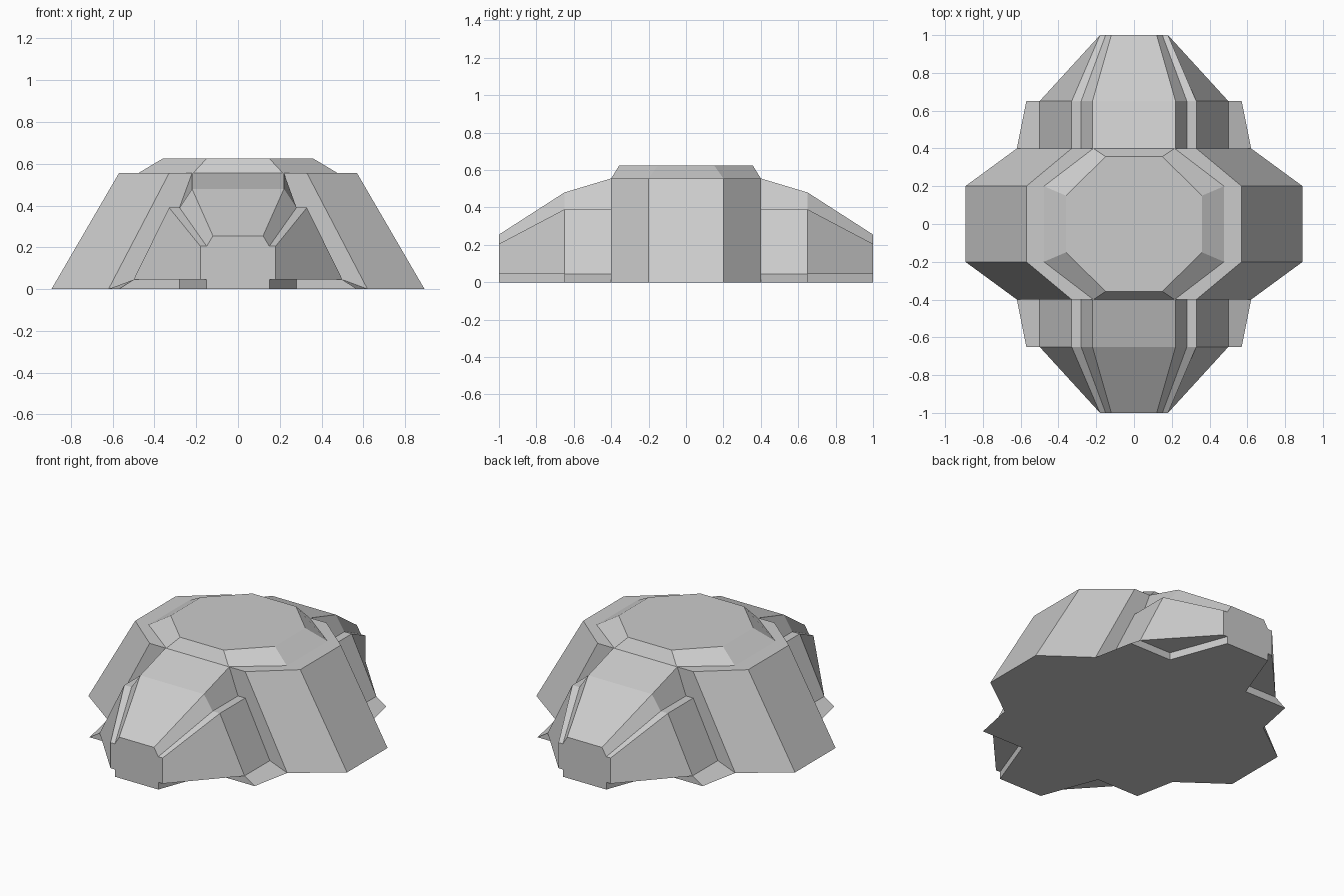
import bpy, bmesh

if "Cube" in bpy.data.objects:
    bpy.data.objects.remove(bpy.data.objects["Cube"])

EDGE_Z = 0.555


def skin(bm, a, b, skip=()):
    """Quads between two closed rings of equal length."""
    va, vb = [bm.verts.new(p) for p in a], [bm.verts.new(p) for p in b]
    n = len(a)
    for i in range(n):
        if i not in skip:
            j = (i + 1) % n
            bm.faces.new((va[i], va[j], vb[j], vb[i]))


def face(bm, pts):
    bm.faces.new([bm.verts.new(p) for p in pts])


def finish(bm, name):
    bmesh.ops.remove_doubles(bm, verts=bm.verts, dist=0.0005)
    bmesh.ops.dissolve_degenerate(bm, edges=bm.edges, dist=0.0005)
    bmesh.ops.recalc_face_normals(bm, faces=bm.faces)
    mesh = bpy.data.meshes.new(name)
    bm.to_mesh(mesh)
    bm.free()
    obj = bpy.data.objects.new(name, mesh)
    bpy.context.collection.objects.link(obj)
    return obj


def octagon(xs, xl, ys, yl, z):
    """xs/ys: half lengths of straight sides, xl/yl: outer half extents."""
    return [(-xs, -yl, z), (xs, -yl, z), (xl, -ys, z), (xl, ys, z),
            (xs, yl, z), (-xs, yl, z), (-xl, ys, z), (-xl, -ys, z)]


def section(half, y):
    """Mirror a half profile (top to bottom) into a closed ring."""
    return ([(x, y, z) for x, z in half]
            + [(-x, y, z) for x, z in reversed(half)])


# Central body with ledge and bevelled cap
bm = bmesh.new()
rings = [octagon(0.62, 0.893, 0.2, 0.4, 0),
         octagon(0.33, 0.57, 0.2, 0.4, EDGE_Z),
         octagon(0.215, 0.477, 0.2, 0.4, EDGE_Z),
         octagon(0.15, 0.36, 0.15, 0.357, 0.625)]
skin(bm, rings[0], rings[1], skip=(0, 4))
skin(bm, rings[1], rings[2], skip=(0, 4))
skin(bm, rings[2], rings[3])
face(bm, rings[3])
face(bm, rings[0])
# Exposed end walls beside the two noses
wall = [(0.22, EDGE_Z), (0.33, EDGE_Z), (0.62, 0), (0.5, 0.045),
        (0.33, 0.39), (0.28, 0.39)]
for sx in (-1, 1):
    for y in (-0.4, 0.4):
        face(bm, [(sx * x, y, z) for x, z in wall])
finish(bm, "central_body")

# Tapered noses: shoulder section, taper, stepped skirt
ledge = [(0.28, 0.39), (0.33, 0.39), (0.5, 0.045)]
inner = [(0.22, EDGE_Z)] + ledge
middle = [(0.22, 0.48)] + ledge
tip = [(0.12, 0.255), (0.15, 0.205), (0.18, 0.205), (0.18, 0.045)]
for name, s in (("front_nose", -1), ("rear_nose", 1)):
    bm = bmesh.new()
    skin(bm, section(inner + [(0.62, 0), (0.28, 0)], 0.4 * s),
         section(middle + [(0.57, 0), (0.28, 0)], 0.65 * s))
    end = section(tip + [(0.15, 0.045), (0.15, 0)], s)
    skin(bm, section(middle + [(0.28, 0.045), (0.28, 0)], 0.65 * s), end)
    face(bm, end)
    for sx in (-1, 1):
        face(bm, [(sx * x, 0.65 * s, z) for x, z in
                  ((0.28, 0.045), (0.5, 0.045), (0.57, 0), (0.28, 0))])
    finish(bm, name)
